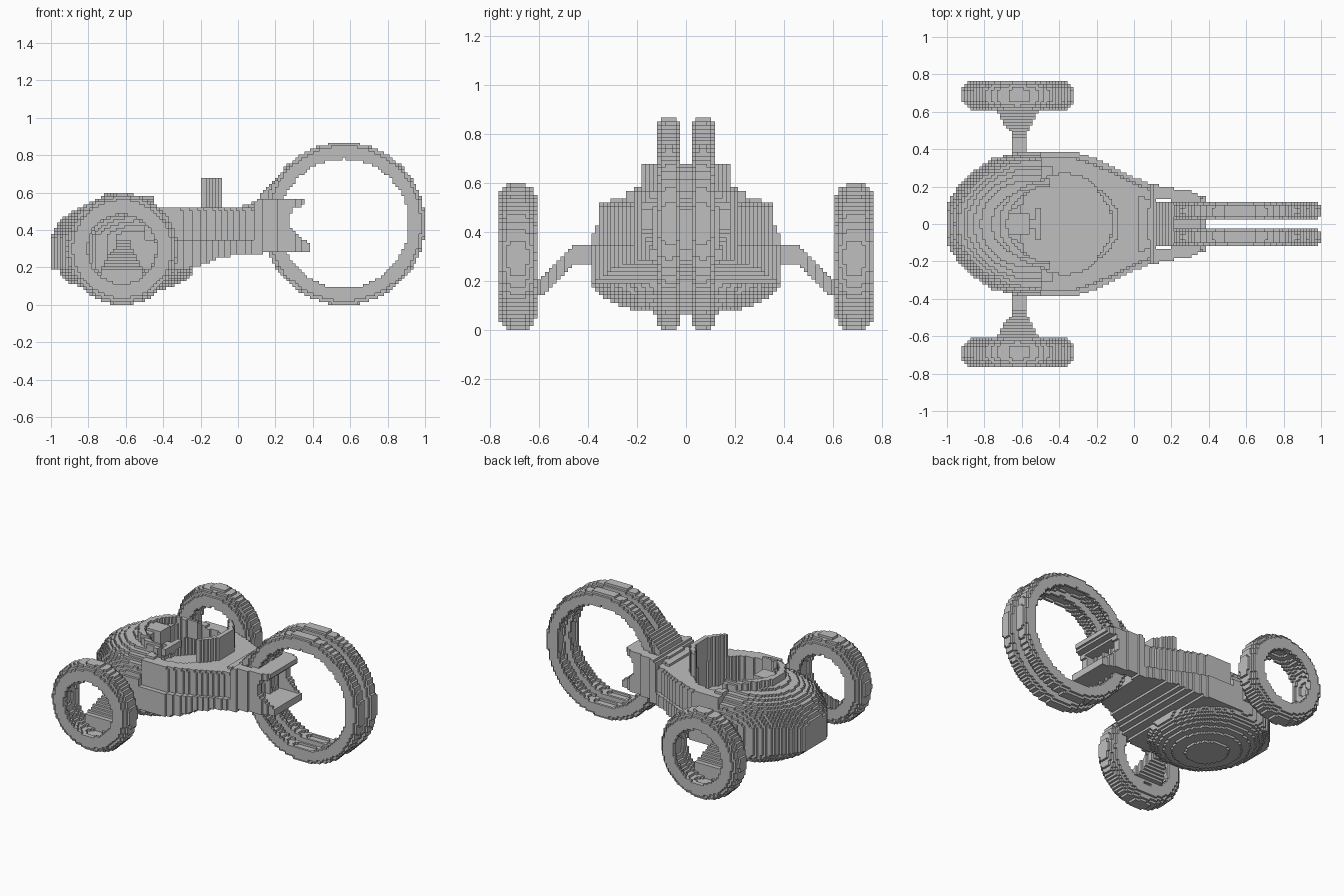
import bpy
import math

cube = bpy.data.objects.get("Cube")
if cube:
    bpy.data.objects.remove(cube)

V = 2 / 127          # block size
HALF = V / 2

grey = bpy.data.materials.new("plain_grey")
grey.use_nodes = True
GREY = (0.52, 0.52, 0.52, 1)
grey.diffuse_color = GREY
grey.node_tree.nodes["Principled BSDF"].inputs["Base Color"].default_value = GREY


def ramp(points, t):
    """Piecewise linear profile lookup."""
    if t <= points[0][0]:
        return points[0][1]
    for (a, p), (b, q) in zip(points, points[1:]):
        if t <= b:
            return p + (q - p) * (t - a) / (b - a)
    return points[-1][1]


def cell_range(lo, hi, start):
    return range(math.floor((lo - start) / V), math.ceil((hi - start) / V) + 1)


def blocks(name, lo, hi, inside):
    """Fill a solid with blocks and skin it, merging faces into strips."""
    start = (-1, -HALF, 0)
    rx, ry, rz = (cell_range(lo[a], hi[a], start[a]) for a in range(3))
    cells = {(i, j, k) for i in rx for j in ry for k in rz if k >= 0
             and inside(-1 + (i + .5) * V, j * V, (k + .5) * V)}
    verts, faces = [], []

    def step(c, axis, s):
        return tuple(c[a] + (s if a == axis else 0) for a in range(3))

    for axis in range(3):
        run = 2 if axis < 2 else 1          # strips run up walls, across decks
        side = 3 - axis - run
        for s in (-1, 1):
            shown = {c for c in cells if step(c, axis, s) not in cells}
            for c in shown:
                if step(c, run, -1) in shown:
                    continue
                end = c
                while step(end, run, 1) in shown:
                    end = step(end, run, 1)
                length = end[run] - c[run] + 1
                base = step(c, axis, 1) if s > 0 else c
                quad = [base, step(base, side, 1),
                        step(step(base, side, 1), run, length), step(base, run, length)]
                if ((side + 1) % 3 == run) != (s > 0):
                    quad.reverse()
                faces.append(range(len(verts), len(verts) + 4))
                verts += [[start[a] + q[a] * V for a in range(3)] for q in quad]
    mesh = bpy.data.meshes.new(name)
    mesh.from_pydata(verts, [], [list(f) for f in faces])
    mesh.materials.append(grey)
    obj = bpy.data.objects.new(name, mesh)
    bpy.context.collection.objects.link(obj)
    return obj


# Hull profiles along its length
WIDTH = [(-1, .1), (-.97, .16), (-.93, .21), (-.85, .29), (-.75, .35), (-.62, .385),
         (-.4, .388), (-.3, .38), (-.2, .345), (-.1, .3), (0, .25), (.1, .21),
         (.2, .19), (.3, .175), (.35, .15)]
TOP = [(-.5, .56), (-.4, .515), (0, .515), (.08, .55), (.12, .565)]
BOTTOM = [(-.3, .19), (-.2, .21), (-.1, .25), (0, .265), (.2, .28)]
# Nose dome height by distance from its rim
NOSE = [(0, .37), (.02, .41), (.05, .46), (.1, .5), (.17, .535), (.3, .565)]
# Rear end of the fork by height
TAIL = [(.29, .39), (.33, .39), (.35, .35), (.4, .3), (.43, .27), (.47, .27),
        (.52, .3), (.53, .35)]


def hull_top(x, y, inset):
    if x < -.5:
        return ramp(NOSE, .39 * (1 - math.hypot((x + .55) / .45, y / .39)))
    if x > .08:
        return ramp(TOP, x)
    return .345 if inset < .028 else min(ramp(TOP, x), .51 + .3 * (inset - .028))


def hull(x, y, z):
    inset = ramp(WIDTH, x) - abs(y)
    if inset < 0 or x > ramp(TAIL, z):
        return False
    # Cockpit opening
    if z > .33 and math.hypot((x + .37) / .25, y / .27) < 1:
        if x < -.2 or abs(y) < .17:
            return False
    # Slot for the twin wheels, bridged by a lower and an upper plate
    bridge = x > .2 and (z < .33 or z > .5)
    if x > .12 and abs(y) < .13 and not bridge:
        return False
    r = math.hypot((x + .6) / .36, y / .38)
    low = ramp(BOTTOM, x)
    if r < 1:
        low = min(low, .19 - .128 * math.sqrt(1 - r * r))
    return low < z < hull_top(x, y, inset)


def windscreen(x, y, z):
    r = math.hypot((x + .42) / .3, y / .24)
    return .86 < r < 1 and x < -.45 and .45 < z < .595 - .5 * max(0, abs(y) - .18)


def backrest(x, y, z):
    back = -.09 - 2.6 * max(0, abs(y) - .06) ** 1.6
    return abs(y) < .174 and back - .035 < x < back and .3 < z < .68


def console(x, y, z):
    return abs(y) < .05 and -.72 < x < -.56 and .4 < z < .575


def steering(x, y, z):
    column = abs(y) < .025 and abs(z - .47 + .4 * (x + .56)) < .025
    bar = x > -.53 and abs(y) < .09 and abs(z - .47) < .025
    return -.6 < x < -.5 and (column or bar)


def mudguard(x, y, z):
    """Guard rising from the rear deck along the front of the twin wheels."""
    r = math.hypot(x - .567, z - .434)
    return abs(y) < .12 and .43 < r < ramp([(.5, .5), (.56, .483), (.67, .443)], z)


blocks("hull", (-1, -.4, .05), (.4, .4, .6), hull)
blocks("windscreen", (-.75, -.3, .4), (-.4, .3, .62), windscreen)
blocks("backrest", (-.3, -.2, .3), (-.05, .2, .7), backrest)
blocks("console", (-.75, -.1, .3), (-.5, .1, .6), console)
blocks("steering_bar", (-.62, -.1, .3), (-.48, .1, .6), steering)
blocks("mudguard", (.04, -.12, .5), (.25, .12, .66), mudguard)


def wheel(name, cx, cy, radius, inner, half_width, bevel):
    """Hubless wheel with a rounded tread and a shallow groove inside."""
    def inside(x, y, z):
        r = math.hypot(x - cx, z - radius)
        across = abs(y - cy) / half_width
        groove = .025 * max(0, 1 - across * across)
        over = max(0, r - (radius - bevel)) / bevel
        return over < 1 and r > inner + groove and across < 1 - .58 * over ** 1.5
    blocks(name, (cx - radius, cy - half_width, 0),
           (cx + radius, cy + half_width, 2 * radius), inside)


def strut(name, sign):
    """Sloping arm that fans out to meet the wheel."""
    def inside(x, y, z):
        d = y * sign
        centre = ramp([(.46, .305), (.62, .15)], d)
        spread = ramp([(.49, .04), (.51, .06), (.61, .115)], d)
        return .34 < d < .64 and abs(x + .62) < spread and abs(z - centre) < .037
    ends = sorted((.34 * sign, .64 * sign))
    blocks(name, (-.75, ends[0], .1), (-.48, ends[1], .36), inside)


for sign, label in ((-1, "near"), (1, "far")):
    wheel("big_wheel_" + label, .567, .07 * sign, .434, .335, .053, .045)
    wheel("small_wheel_" + label, -.62, .687 * sign, .298, .18, .077, .05)
    strut("wheel_strut_" + label, sign)
